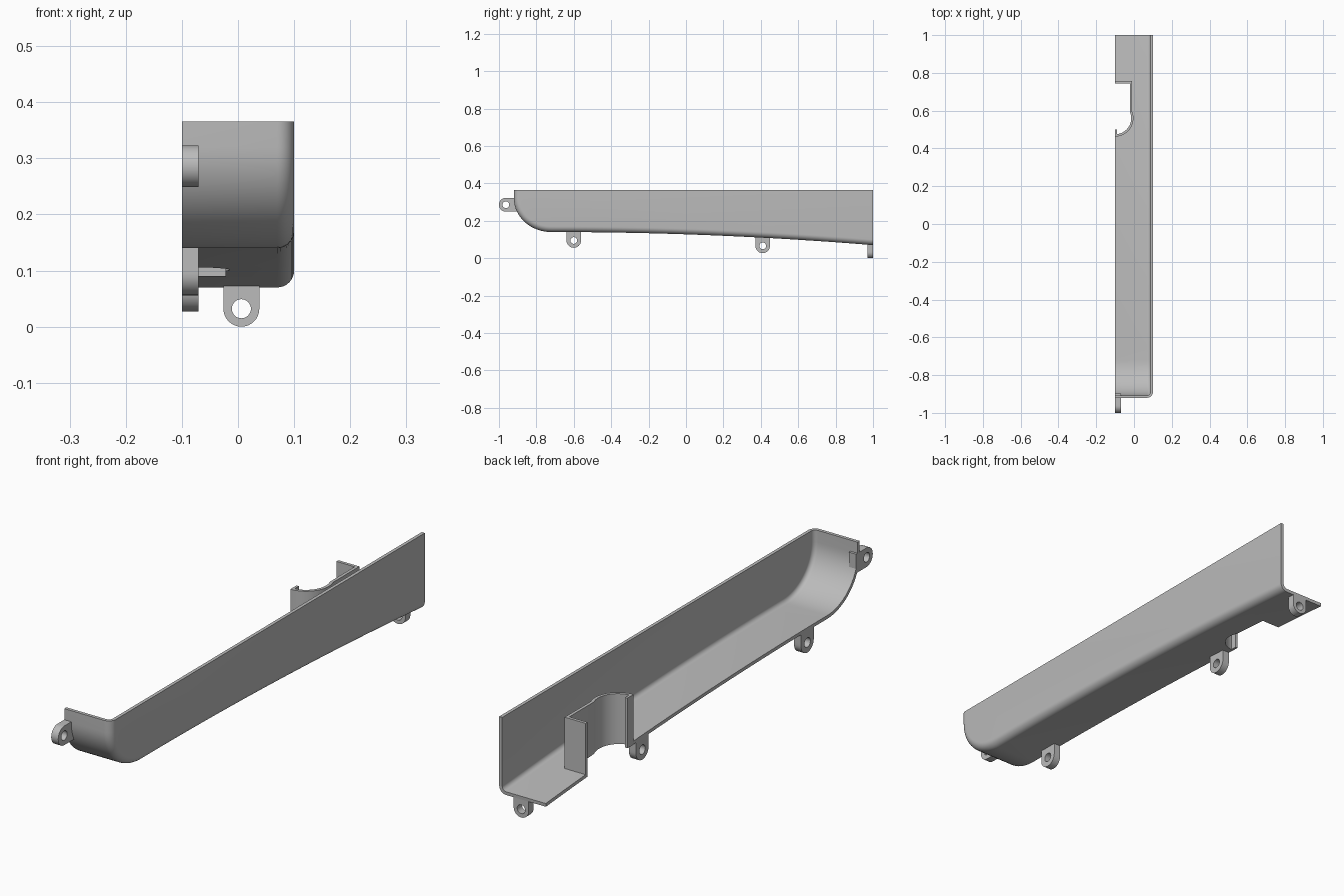
import bpy, bmesh, math
from mathutils import Vector

if "Cube" in bpy.data.objects:
    bpy.data.objects.remove(bpy.data.objects["Cube"])

XL, XR, TOP = -0.1, 0.1, 0.366
YF, YB, T = -0.92, 1.0, 0.013

grey = bpy.data.materials.new("plain grey")
grey.diffuse_color = (0.5, 0.5, 0.5, 1)
grey.use_nodes = True
grey.node_tree.nodes["Principled BSDF"].inputs["Base Color"].default_value = grey.diffuse_color


def make(name, bm):
    me = bpy.data.meshes.new(name)
    bm.to_mesh(me)
    bm.free()
    ob = bpy.data.objects.new(name, me)
    bpy.context.collection.objects.link(ob)
    me.materials.append(grey)
    return ob


def activate(ob):
    bpy.ops.object.select_all(action='DESELECT')
    ob.select_set(True)
    bpy.context.view_layer.objects.active = ob


def smooth(ob):
    activate(ob)
    bpy.ops.object.shade_smooth_by_angle(angle=math.radians(30))


def floor_z(y):
    return 0.14 - 0.07 * ((y + 0.72) / 1.72) ** 2


# Side profile: upright nose, quarter ellipse, gently sloping underside
prof = [(YF, TOP)]
for i in range(21):
    a = math.pi / 2 * i / 20
    prof.append((-0.72 - 0.2 * math.cos(a), 0.32 - 0.18 * math.sin(a)))
for i in range(1, 31):
    y = -0.72 + 1.72 * i / 30
    prof.append((y, floor_z(y)))

# Inward normals of the profile
norms = []
for i in range(len(prof)):
    a, b = Vector(prof[max(i - 1, 0)]), Vector(prof[min(i + 1, len(prof) - 1)])
    d = (b - a).normalized()
    norms.append(Vector((-d.y, d.x)))
norms[0], norms[-1] = Vector((1, 0)), Vector((0, 1))

# Tray shell: floor, rounded edge and side wall
R = 0.03
sections = [(XL, 0.0)]
for j in range(9):
    a = math.pi / 2 * j / 8
    sections.append((XR - R + R * math.sin(a), R * (1 - math.cos(a))))
bm = bmesh.new()
rings = []
for x, inset in sections:
    rings.append([bm.verts.new((x, p[0] + n.x * inset, p[1] + n.y * inset))
                  for p, n in zip(prof, norms)])
for r0, r1 in zip(rings, rings[1:]):
    for i in range(len(prof) - 1):
        bm.faces.new((r0[i], r0[i + 1], r1[i + 1], r1[i]))
side = bm.faces.new(rings[-1] + [bm.verts.new((XR, YB, TOP))])
bmesh.ops.recalc_face_normals(bm, faces=bm.faces[:])
side.normal_update()
if side.normal.x < 0:
    bmesh.ops.reverse_faces(bm, faces=bm.faces[:])
tray = make("tray_shell", bm)
mod = tray.modifiers.new("thickness", 'SOLIDIFY')
mod.thickness = T
mod.offset = -1

# Notch outline in plan, at a given outward offset
def notch(o):
    r, cx, cy, xs = 0.085, -0.1, 0.56, -0.022 + o
    r += o
    a0 = math.acos((xs - cx) / r)
    pts = [(XL, 0.745 + o), (xs, 0.745 + o)]
    for i in range(25):
        a = a0 + (-math.pi / 2 - a0) * i / 24
        pts.append((cx + r * math.cos(a), cy + r * math.sin(a)))
    return pts


inner, outer = notch(0.0), notch(0.012)

# Cut the notch through the floor
bm = bmesh.new()
plan = [(XL - 0.05, inner[0][1])] + inner[:-1] + [(XL, inner[-1][1]), (XL - 0.05, inner[-1][1])]
base = bm.faces.new([bm.verts.new((x, y, 0.0)) for x, y in plan])
ext = bmesh.ops.extrude_face_region(bm, geom=[base])
bmesh.ops.translate(bm, vec=(0, 0, 0.25),
                    verts=[v for v in ext["geom"] if isinstance(v, bmesh.types.BMVert)])
bmesh.ops.recalc_face_normals(bm, faces=bm.faces[:])
cutter = make("notch_cutter", bm)
cutter.hide_render = True
cut = tray.modifiers.new("notch", 'BOOLEAN')
cut.object = cutter
cut.operation = 'DIFFERENCE'
cut.solver = 'EXACT'
activate(tray)
bpy.ops.object.modifier_apply(modifier="thickness")
bpy.ops.object.modifier_apply(modifier="notch")
bpy.data.objects.remove(cutter)
smooth(tray)

# Upright wall around the notch
bm = bmesh.new()
cols = []
for (xi, yi), (xo, yo) in zip(inner, outer):
    cols.append([bm.verts.new(c) for c in (
        (xi, yi, floor_z(yi)), (xo, yo, floor_z(yo) + 0.001),
        (xo, yo, 0.30), (xi, yi, 0.30))])
for a, b in zip(cols, cols[1:]):
    for k in range(4):
        bm.faces.new((a[k], a[(k + 1) % 4], b[(k + 1) % 4], b[k]))
bm.faces.new(cols[0])
bm.faces.new(cols[-1])
bmesh.ops.recalc_face_normals(bm, faces=bm.faces[:])
smooth(make("notch_wall", bm))

# Small lip on the free end of the notch wall
bm = bmesh.new()
bmesh.ops.create_cube(bm, size=1)
for v in bm.verts:
    v.co = (-0.095 + v.co.x * 0.01, 0.484 + v.co.y * 0.034,
            (0.30 + floor_z(0.48)) / 2 + v.co.z * (0.30 - floor_z(0.48)))
make("notch_lip", bm)


# Lug: round-ended tab with a hole, placed by origin and three axes
def lug(name, origin, side_dir, base_dir, depth_dir, rad, hole, reach, n=32, depth=0.03):
    o, s, b, d = (Vector(v) for v in (origin, side_dir, base_dir, depth_dir))
    bm = bmesh.new()
    loops = []
    for k in (0, depth):
        out, hol = [], []
        for i in range(n):
            a = 2 * math.pi * i / n
            c, q = math.cos(a), math.sin(a)
            hol.append(bm.verts.new(o + s * c * hole + b * q * hole + d * k))
            u, w = c * rad, q * rad
            if q > 1e-6:
                m = max(abs(c), q)
                u, w = c / m * rad, q / m * reach
            out.append(bm.verts.new(o + s * u + b * w + d * k))
        loops.append((out, hol))
    (o0, h0), (o1, h1) = loops
    for i in range(n):
        j = (i + 1) % n
        for p, q in ((o0, h0), (h0, h1), (h1, o1), (o1, o0)):
            bm.faces.new((p[i], p[j], q[j], q[i]))
    bmesh.ops.recalc_face_normals(bm, faces=bm.faces[:])
    smooth(make(name, bm))


X, Y, Z = (1, 0, 0), (0, 1, 0), (0, 0, 1)
lug("under_lug_front", (XL, -0.6, 0.095), Y, Z, X, 0.039, 0.018, 0.05)
lug("under_lug_middle", (XL, 0.41, 0.066), Y, Z, X, 0.039, 0.018, 0.052)
lug("nose_lug", (XL, -0.963, 0.286), Z, Y, X, 0.037, 0.018, 0.066)
lug("back_lug", (0.006, 0.97, 0.032), X, Z, Y, 0.032, 0.017, 0.045)
